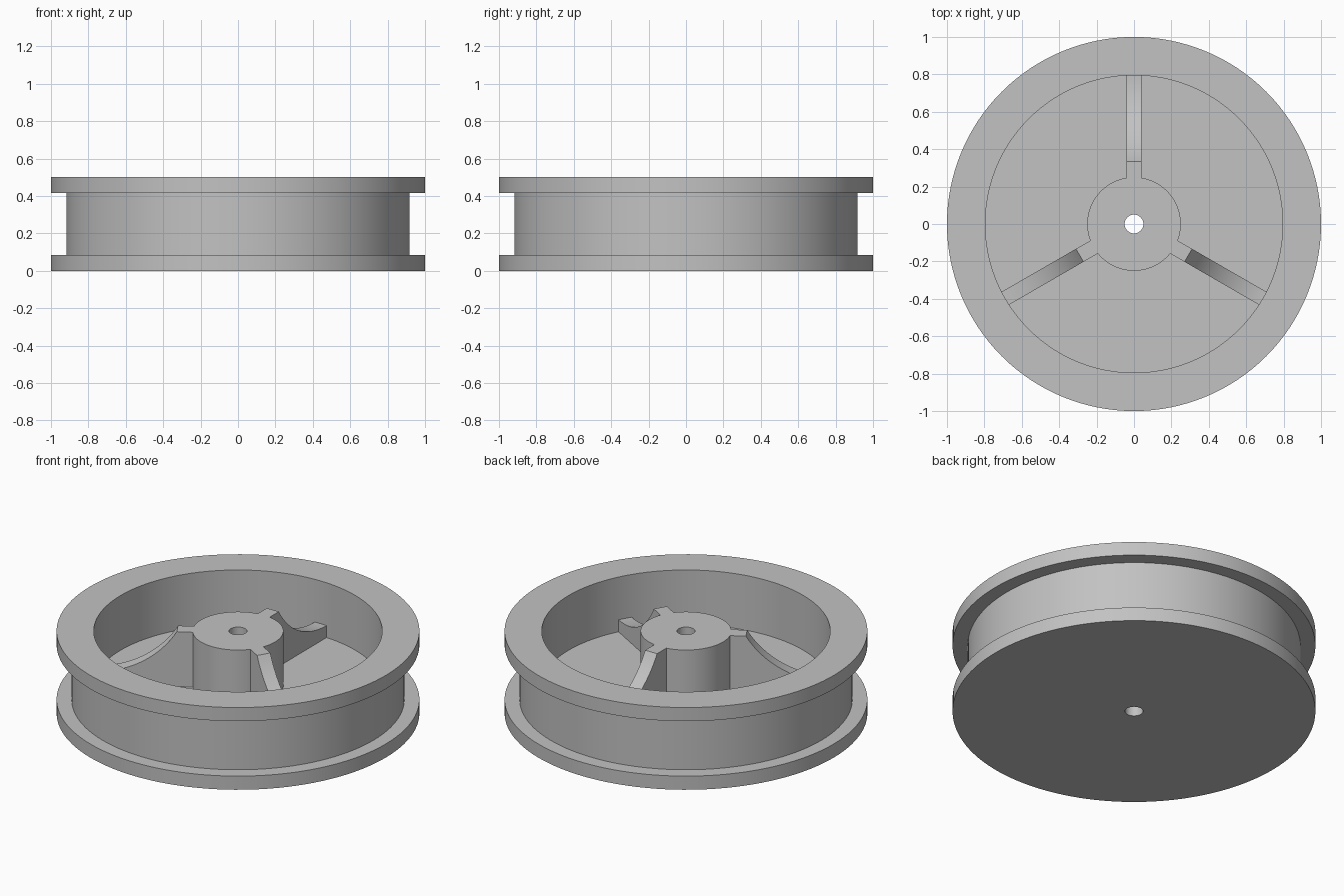
import bpy
import bmesh
from math import asin, cos, pi, radians, sin
from mathutils import Matrix

if "Cube" in bpy.data.objects:
    bpy.data.objects.remove(bpy.data.objects["Cube"], do_unlink=True)

# Overall sizes
HEIGHT, FLANGE, FLOOR = 0.5, 0.083, 0.167
OUTER_R, DRUM_R, INNER_R, HUB_R, BORE_R = 1.0, 0.917, 0.795, 0.25, 0.05
SPOKE_WIDTH, SHOULDER_R, SPOKE_END_Z = 0.08, 0.335, 0.24

grey = bpy.data.materials.new("plain_grey")
grey.use_nodes = True
colour = (0.54, 0.54, 0.54, 1)
grey.diffuse_color = colour
grey.node_tree.nodes["Principled BSDF"].inputs["Base Color"].default_value = colour


def finish(bm, name):
    """Turn a bmesh into a shaded object with the grey material."""
    bmesh.ops.recalc_face_normals(bm, faces=bm.faces)
    mesh = bpy.data.meshes.new(name)
    bm.to_mesh(mesh)
    bm.free()
    mesh.materials.append(grey)
    obj = bpy.data.objects.new(name, mesh)
    bpy.context.collection.objects.link(obj)
    bpy.ops.object.select_all(action="DESELECT")
    obj.select_set(True)
    bpy.context.view_layer.objects.active = obj
    bpy.ops.object.shade_smooth_by_angle(angle=radians(30))
    return obj


# Wheel body: flanges, drum, recessed floor, hub and bore as one turned profile
profile = [
    (BORE_R, 0), (OUTER_R, 0), (OUTER_R, FLANGE), (DRUM_R, FLANGE),
    (DRUM_R, HEIGHT - FLANGE), (OUTER_R, HEIGHT - FLANGE), (OUTER_R, HEIGHT),
    (INNER_R, HEIGHT), (INNER_R, FLOOR), (HUB_R, FLOOR), (HUB_R, HEIGHT),
    (BORE_R, HEIGHT),
]
bm = bmesh.new()
verts = [bm.verts.new((r, 0, z)) for r, z in profile]
edges = [bm.edges.new((v, verts[i - 1])) for i, v in enumerate(verts)]
bmesh.ops.spin(bm, geom=verts + edges, cent=(0, 0, 0), axis=(0, 0, 1),
               angle=2 * pi, steps=128, use_merge=True)
bmesh.ops.remove_doubles(bm, verts=bm.verts, dist=1e-5)
finish(bm, "wheel_body")

# Spoke outline: flat shoulder, then a concave arc that levels out at the rim
run, drop = INNER_R - SHOULDER_R, HEIGHT - SPOKE_END_Z
arc_r = (run * run + drop * drop) / (2 * drop)
sweep = asin(run / arc_r)
STEPS = 20
outline = [(HUB_R - 0.005, FLOOR - 0.02), (HUB_R - 0.005, HEIGHT)]
for i in range(STEPS + 1):
    a = sweep * (1 - i / STEPS)
    outline.append((INNER_R - arc_r * sin(a), SPOKE_END_Z + arc_r * (1 - cos(a))))
outline += [(INNER_R + 0.005, SPOKE_END_Z), (INNER_R + 0.005, FLOOR - 0.02)]

for name, angle in (("back_spoke", 90), ("right_spoke", 210), ("left_spoke", 330)):
    bm = bmesh.new()
    side = bm.faces.new([bm.verts.new((r, -SPOKE_WIDTH / 2, z)) for r, z in outline])
    grown = bmesh.ops.extrude_face_region(bm, geom=[side], use_keep_orig=True)
    moved = [g for g in grown["geom"] if isinstance(g, bmesh.types.BMVert)]
    bmesh.ops.translate(bm, verts=moved, vec=(0, SPOKE_WIDTH, 0))
    bmesh.ops.rotate(bm, verts=bm.verts, cent=(0, 0, 0),
                     matrix=Matrix.Rotation(radians(angle), 3, "Z"))
    finish(bm, name)
